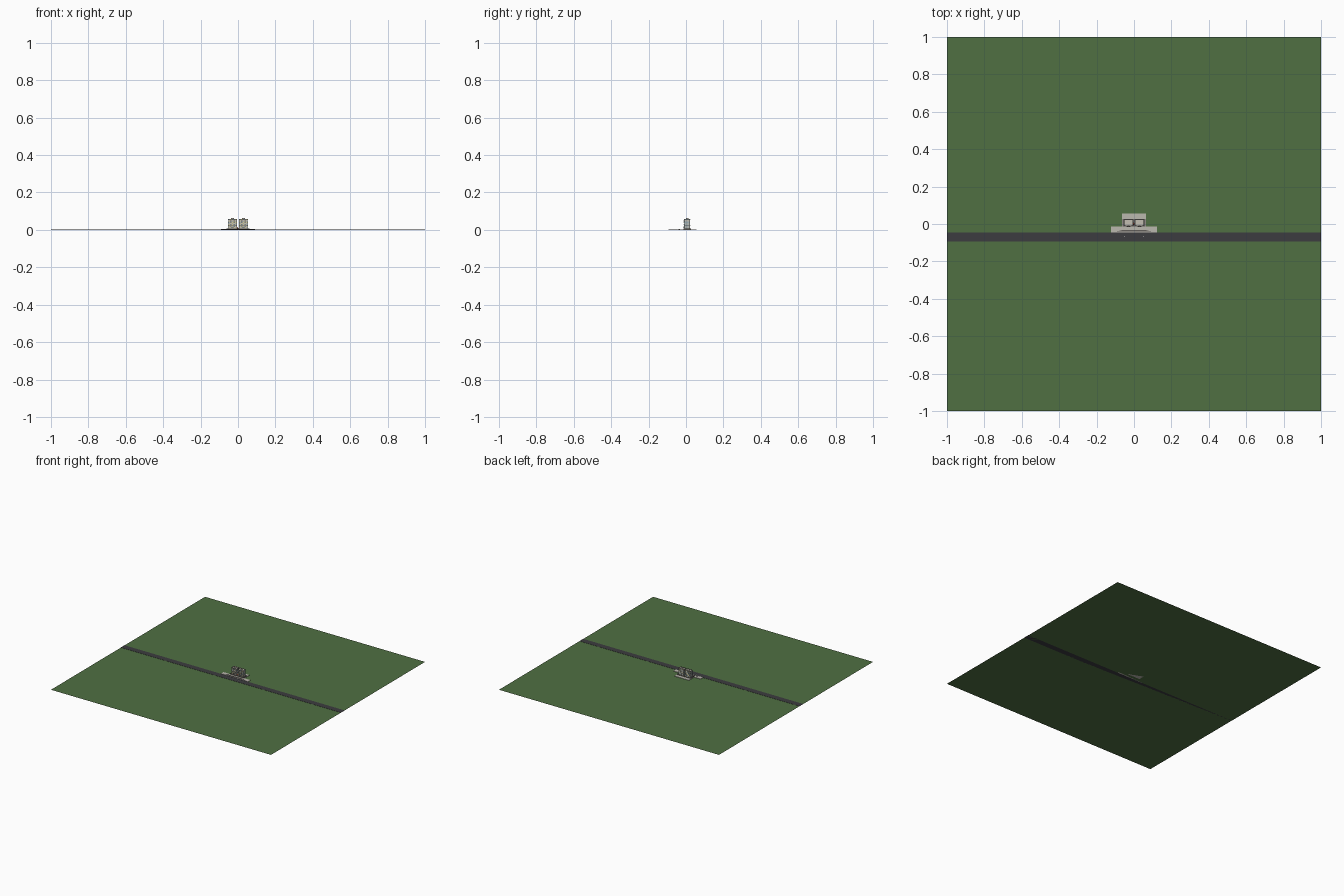
import bpy, bmesh, math
from mathutils import Matrix

if "Cube" in bpy.data.objects:
    bpy.data.objects.remove(bpy.data.objects["Cube"])


def material(name, rgb):
    m = bpy.data.materials.new(name)
    m.diffuse_color = (*rgb, 1)
    m.use_nodes = True
    m.node_tree.nodes["Principled BSDF"].inputs["Base Color"].default_value = m.diffuse_color
    return m


GRASS = material("grass", (0.08, 0.16, 0.055))
ASPHALT = material("asphalt", (0.045, 0.045, 0.05))
PAVING = material("paving", (0.5, 0.48, 0.43))
WALL = material("wall", (0.55, 0.52, 0.45))
TRIM = material("trim", (0.12, 0.11, 0.1))
GLASS = material("glass", (0.3, 0.42, 0.48))
LIT = material("lit_window", (0.75, 0.65, 0.25))
WHITE = material("white_paint", (0.8, 0.8, 0.8))
RED = material("red", (0.55, 0.1, 0.05))


def boxes(name, mat, items):
    """One object from (x0, x1, y0, y1, z0, z1) boxes."""
    bm = bmesh.new()
    for x0, x1, y0, y1, z0, z1 in items:
        mtx = Matrix.Translation(((x0 + x1) / 2, (y0 + y1) / 2, (z0 + z1) / 2))
        mtx = mtx @ Matrix.Diagonal((x1 - x0, y1 - y0, z1 - z0, 1))
        bmesh.ops.create_cube(bm, size=1, matrix=mtx)
    me = bpy.data.meshes.new(name)
    bm.to_mesh(me)
    bm.free()
    me.materials.append(mat)
    ob = bpy.data.objects.new(name, me)
    bpy.context.collection.objects.link(ob)
    return ob


# Ground, road and paving
bpy.ops.mesh.primitive_plane_add(size=2)
ground = bpy.context.object
ground.name = "ground"
ground.data.materials.append(GRASS)
boxes("road", ASPHALT, [(-1, 1, -0.093, -0.045, 0, 0.0012)])
boxes("plaza", PAVING, [(-0.065, 0.065, -0.014, 0.055, 0, 0.003)])
boxes("sidewalk", PAVING, [(-0.123, 0.123, -0.045, -0.013, 0, 0.003)])
boxes("front_steps", TRIM, [(-0.09 + i * 0.012, 0.09 - i * 0.012, -0.041 + i * 0.003,
                            -0.037 + i * 0.003, 0.003, 0.004 + i * 0.0006) for i in range(3)])
boxes("podium", TRIM, [(-0.062, 0.062, -0.014, 0.026, 0.003, 0.008)])

# Twin towers
Y0, Y1, Z0, Z1 = -0.009, 0.022, 0.008, 0.057
FLOORS, BAYS = 7, 5
STEP = (Z1 - Z0) / FLOORS
for side, c in (("left", -0.029), ("right", 0.029)):
    a, b = c - 0.023, c + 0.023
    boxes(side + "_tower", WALL, [(a, b, Y0, Y1, Z0, Z1)])
    boxes(side + "_floor_bands", TRIM, [(a - 0.001, b + 0.001, Y0 - 0.001, Y1 + 0.001,
                                         Z0 + i * STEP - 0.0004, Z0 + i * STEP + 0.0004)
                                        for i in range(1, FLOORS)])
    panes = {"glass": [], "lit": []}
    balconies = []
    bay = (b - a) / BAYS
    for f in range(FLOORS):
        z = Z0 + f * STEP + 0.0018
        for k in range(BAYS):
            x = a + (k + 0.5) * bay
            kind = "lit" if (f * 3 + k * 2) % 5 < 2 else "glass"
            for y in (Y0, Y1):
                panes[kind].append((x - 0.003, x + 0.003, y - 0.0005, y + 0.0005, z, z + 0.004))
            if k in (1, 3) and f:
                balconies.append((x - 0.004, x + 0.004, Y0 - 0.004, Y0, z - 0.0015, z + 0.0007))
        for k in range(3):
            y = Y0 + (k + 0.5) * (Y1 - Y0) / 3
            for x in (a, b):
                panes["glass"].append((x - 0.0005, x + 0.0005, y - 0.003, y + 0.003, z, z + 0.004))
    boxes(side + "_windows", GLASS, panes["glass"])
    boxes(side + "_lit_windows", LIT, panes["lit"])
    boxes(side + "_balconies", TRIM, balconies)
    # Roof parapet and plant room
    t = 0.0015
    boxes(side + "_parapet", TRIM, [
        (a - t, b + t, Y0 - t, Y0, Z1 - 0.001, Z1 + 0.002),
        (a - t, b + t, Y1, Y1 + t, Z1 - 0.001, Z1 + 0.002),
        (a - t, a, Y0, Y1, Z1 - 0.001, Z1 + 0.002),
        (b, b + t, Y0, Y1, Z1 - 0.001, Z1 + 0.002)])
    boxes(side + "_plant_room", WALL, [(c - 0.008, c + 0.008, 0.001, 0.013, Z1, Z1 + 0.006)])
    # Ground floor door and canopy
    boxes(side + "_canopy", TRIM, [(c - 0.008, c + 0.008, Y0 - 0.007, Y0, 0.0135, 0.0145)])

# Red marker between the towers
bpy.ops.mesh.primitive_cone_add(vertices=8, radius1=0.006, radius2=0.001, depth=0.008,
                                location=(-0.004, 0, 0.012))
marker = bpy.context.object
marker.name = "courtyard_marker"
marker.data.materials.append(RED)

# Small white studs on the road
boxes("road_markers", WHITE, [(x - 0.003, x + 0.003, -0.066, -0.064, 0.0012, 0.002)
                              for x in (-0.05, 0.05)])
